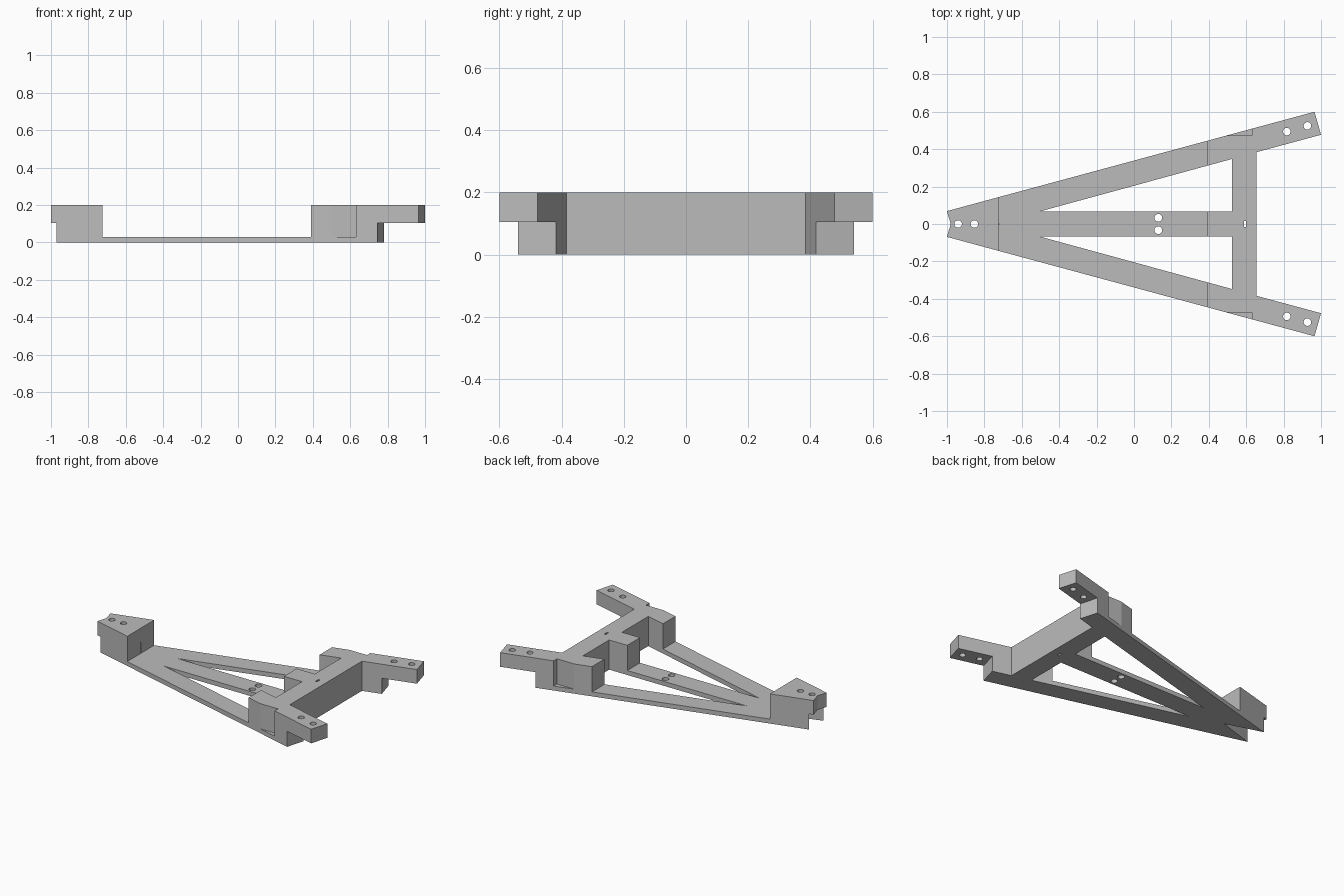
import bpy, bmesh, math

if "Cube" in bpy.data.objects:
    bpy.data.objects.remove(bpy.data.objects["Cube"])

grey = bpy.data.materials.new("plain grey")
grey.diffuse_color = (0.5, 0.5, 0.5, 1)
grey.use_nodes = True
grey.node_tree.nodes["Principled BSDF"].inputs["Base Color"].default_value = grey.diffuse_color


def prism(name, outline, z0, z1):
    """Extrude a flat outline between two heights."""
    bm = bmesh.new()
    face = bm.faces.new([bm.verts.new((x, y, z0)) for x, y in outline])
    ext = bmesh.ops.extrude_face_region(bm, geom=[face])["geom"]
    for v in ext:
        if isinstance(v, bmesh.types.BMVert):
            v.co.z = z1
    bmesh.ops.recalc_face_normals(bm, faces=bm.faces)
    mesh = bpy.data.meshes.new(name)
    bm.to_mesh(mesh)
    bm.free()
    mesh.materials.append(grey)
    obj = bpy.data.objects.new(name, mesh)
    bpy.context.collection.objects.link(obj)
    return obj


def box(x0, x1, y0, y1):
    return [(x0, y0), (x1, y0), (x1, y1), (x0, y1)]


def circle(x, y, r, n=24):
    return [(x + r * math.cos(2 * math.pi * i / n),
             y + r * math.sin(2 * math.pi * i / n)) for i in range(n)]


def mirrored(outline):
    return [(x, -y) for x, y in outline]


# Full-height A-shaped frame with two spread arms
half = [(-1, 0.069), (0.965, 0.6), (1, 0.477), (0.655, 0.384)]
frame = prism("arm_frame", [(-0.98, 0)] + half + mirrored(half[::-1]), 0, 0.2)

# Cuts made once: thin floor, nose notch, nose holes, small crossbar slot
cuts = [
    ("floor_cut", box(-0.725, 0.39, -1, 1), 0.03, 0.4),
    ("nose_notch", [(-1.2, 0.147), (-0.715, 0), (-1.2, -0.147)], -0.1, 0.105),
    ("nose_hole_outer", circle(-0.94, 0, 0.02), -0.1, 0.3),
    ("nose_hole_inner", circle(-0.853, 0, 0.02), -0.1, 0.3),
    ("crossbar_slot", box(0.588, 0.6, -0.016, 0.016), -0.1, 0.3),
]

# Cuts made on both sides: windows, side pockets, arm-tip undercuts, holes
sides = [
    ("window", [(-0.5, 0.068), (0.525, 0.068), (0.525, 0.348)], -0.1, 0.3),
    ("side_pocket", box(0.392, 0.63, 0.474, 0.8), 0.03, 0.4),
    ("tip_undercut", [(0.717, 0.64), (0.806, 0.322), (1.2, 0.322), (1.2, 0.75)], -0.1, 0.105),
    ("tip_hole_inner", circle(0.817, 0.494, 0.02), -0.1, 0.3),
    ("tip_hole_outer", circle(0.927, 0.525, 0.02), -0.1, 0.3),
    ("bar_hole", circle(0.13, 0.033, 0.021), -0.1, 0.3),
]
for name, outline, z0, z1 in sides:
    cuts.append((name + "_back", outline, z0, z1))
    cuts.append((name + "_front", mirrored(outline), z0, z1))

# Carve the frame with hidden cutters
for name, outline, z0, z1 in cuts:
    cutter = prism(name, outline, z0, z1)
    cutter.hide_render = True
    mod = frame.modifiers.new(name, "BOOLEAN")
    mod.operation = "DIFFERENCE"
    mod.solver = "EXACT"
    mod.object = cutter

# Bake the carving and drop the cutters
bpy.context.view_layer.update()
graph = bpy.context.evaluated_depsgraph_get()
carved = bpy.data.meshes.new_from_object(frame.evaluated_get(graph))
frame.modifiers.clear()
frame.data = carved
for name, *_ in cuts:
    bpy.data.objects.remove(bpy.data.objects[name])
